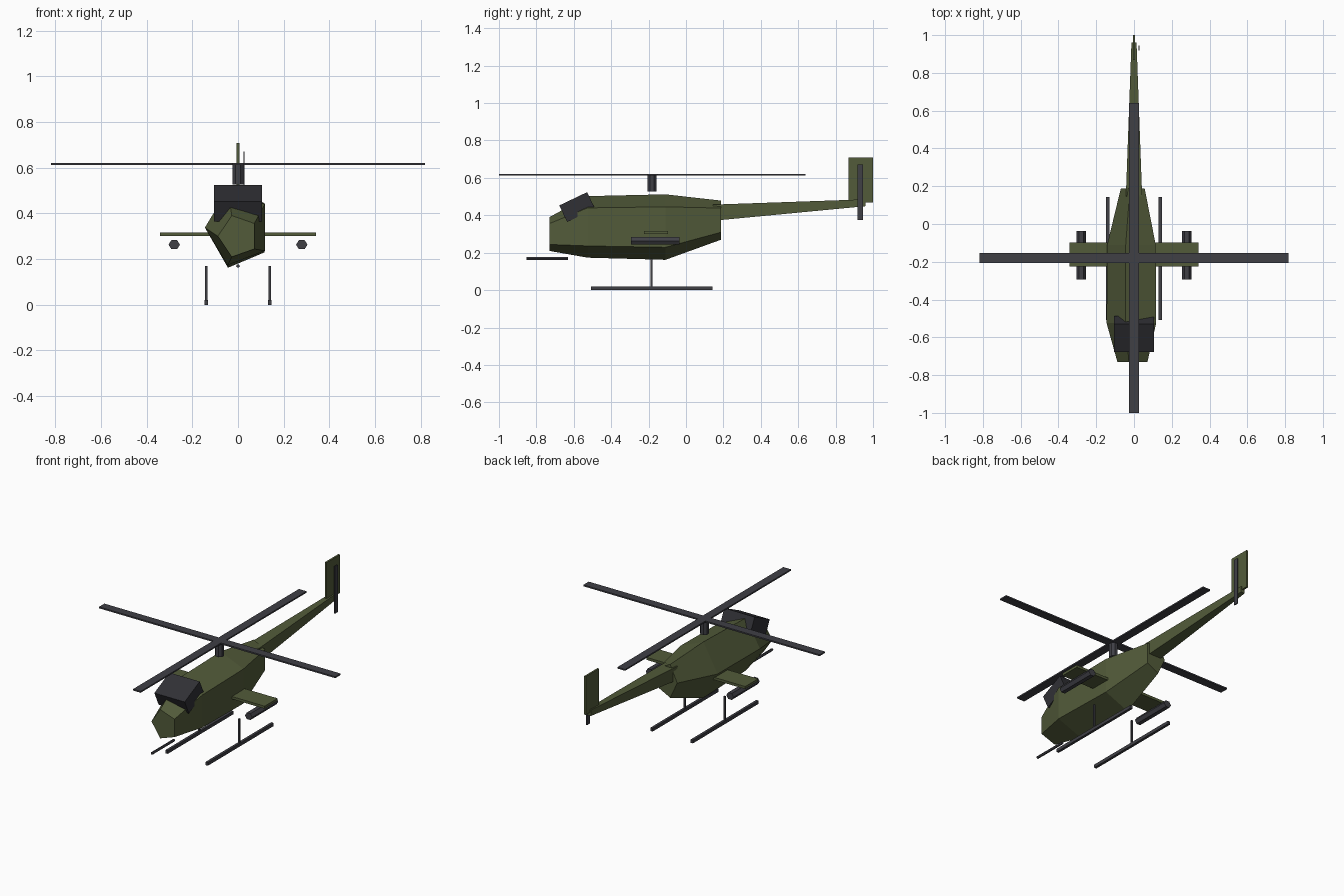
import bpy, math
from mathutils import Matrix, Vector

cube = bpy.data.objects.get("Cube")
if cube:
    bpy.data.objects.remove(cube)


def material(name, rgb):
    m = bpy.data.materials.new(name)
    m.use_nodes = True
    m.diffuse_color = (*rgb, 1)
    m.node_tree.nodes["Principled BSDF"].inputs["Base Color"].default_value = (*rgb, 1)
    return m


GREEN = material("olive green", (0.085, 0.105, 0.042))
GREY = material("dark grey metal", (0.05, 0.05, 0.06))
GLASS = material("dark canopy glass", (0.03, 0.03, 0.036))


def add_mesh(name, verts, faces, mat):
    me = bpy.data.meshes.new(name)
    me.from_pydata(verts, [], faces)
    me.materials.append(mat)
    ob = bpy.data.objects.new(name, me)
    bpy.context.collection.objects.link(ob)
    return ob


def loft(name, sections, sides, start, mat):
    """Loft flat-sided rings along y; each section is (y, z, x radius, z radius)."""
    verts, faces = [], []
    for y, z, rx, rz in sections:
        for k in range(sides):
            a = math.radians(start) + math.tau * k / sides
            verts.append((rx * math.cos(a), y, z + rz * math.sin(a)))
    last = len(sections) - 1
    for s in range(last):
        for k in range(sides):
            a, b = s * sides + k, s * sides + (k + 1) % sides
            faces.append((a, b, b + sides, a + sides))
    faces.append(tuple(reversed(range(sides))))
    faces.append(tuple(range(last * sides, (last + 1) * sides)))
    return add_mesh(name, verts, faces, mat)


def box(name, centre, size, mat, tilt=0):
    """Box with an optional tilt about x."""
    rot = Matrix.Rotation(tilt, 3, "X")
    corners = [Vector((x * size[0], y * size[1], z * size[2])) / 2
               for x in (-1, 1) for y in (-1, 1) for z in (-1, 1)]
    verts = [rot @ c + Vector(centre) for c in corners]
    faces = [(0, 1, 3, 2), (4, 6, 7, 5), (0, 4, 5, 1),
             (2, 3, 7, 6), (0, 2, 6, 4), (1, 5, 7, 3)]
    return add_mesh(name, verts, faces, mat)


# Five-sided fuselage and square tapering tail boom
loft("fuselage", [(-0.73, 0.30, 0.088, 0.095), (-0.525, 0.338, 0.145, 0.173),
                  (-0.11, 0.337, 0.142, 0.184), (0.187, 0.374, 0.07, 0.11)], 5, 36, GREEN)
loft("tail_boom", [(0.145, 0.414, 0.061, 0.061), (0.96, 0.467, 0.019, 0.026)], 4, 45, GREEN)
box("tail_fin", (0, 0.934, 0.588), (0.012, 0.132, 0.24), GREEN)

# Tilted canopy block
box("canopy", (0, -0.582, 0.444), (0.21, 0.165, 0.098), GLASS, math.radians(25.5))

# Rotors and mast
mast = loft("rotor_mast", [(-0.045, 0, 0.026, 0.026), (0.045, 0, 0.026, 0.026)], 8, 22.5, GREY)
mast.rotation_euler.x = math.pi / 2
mast.location = (0, -0.182, 0.572)
box("main_blade_across", (0, -0.18, 0.617), (1.636, 0.053, 0.009), GREY)
box("main_blade_along", (0, -0.18, 0.617), (0.053, 1.64, 0.009), GREY)
box("tail_rotor_blade", (0.026, 0.932, 0.523), (0.006, 0.028, 0.295), GREY)

# Stub wing and nose gun
box("stub_wing", (0, -0.161, 0.309), (0.684, 0.128, 0.016), GREEN)
loft("nose_gun", [(-0.852, 0.169, 0.008, 0.008), (-0.632, 0.169, 0.008, 0.008)], 6, 0, GREY)

# Pods and skids on both sides
for side, s in (("left", 1), ("right", -1)):
    pod = loft(side + "_pod", [(-0.294, 0, 0.025, 0.023), (-0.036, 0, 0.025, 0.023)], 6, 0, GREY)
    pod.location = (s * 0.279, 0, 0.263)
    box(side + "_skid", (s * 0.139, -0.183, 0.01), (0.016, 0.65, 0.02), GREY)
    box(side + "_skid_strut", (s * 0.139, -0.185, 0.093), (0.01, 0.01, 0.152), GREY)
